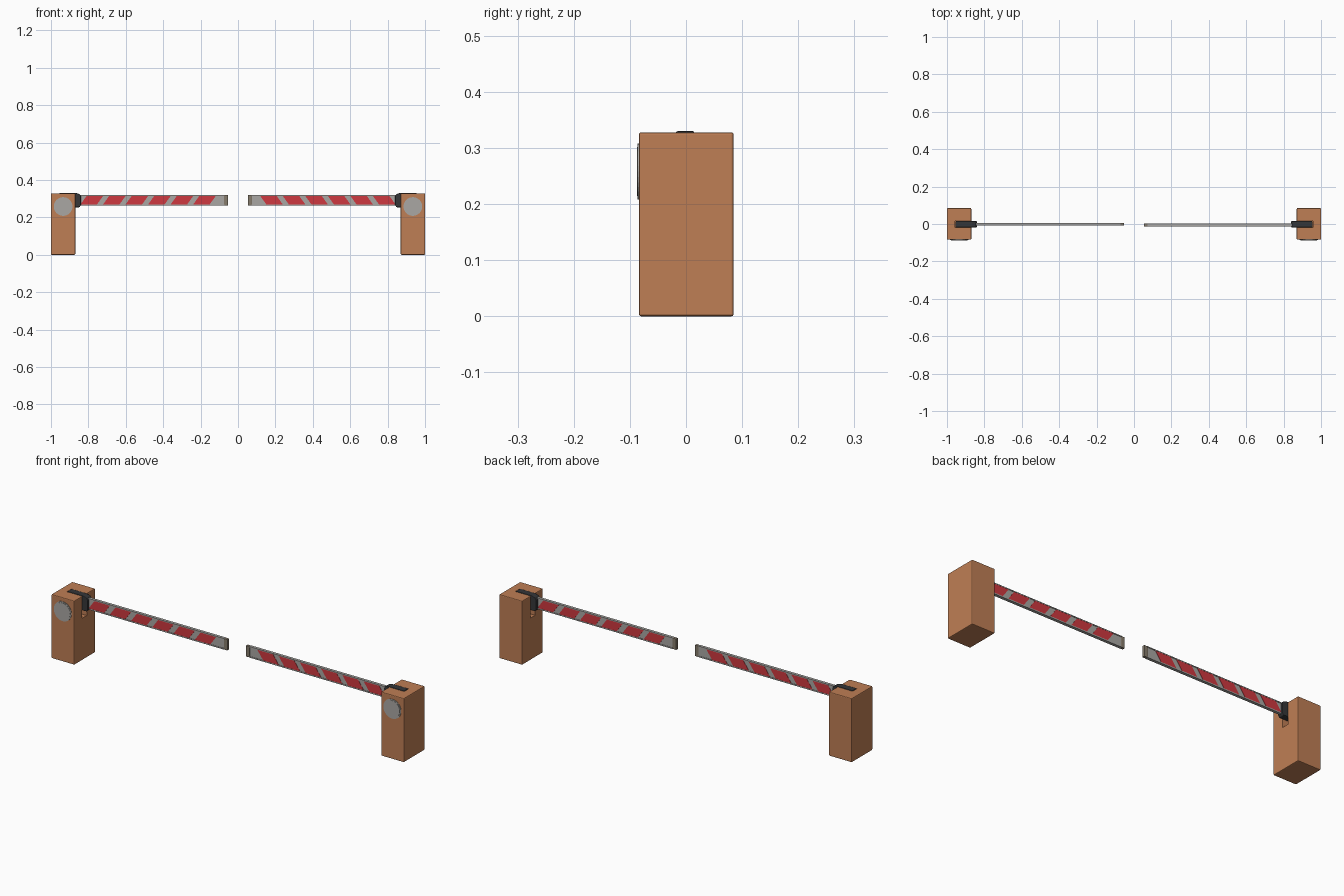
import bpy, bmesh, math

if "Cube" in bpy.data.objects:
    bpy.data.objects.remove(bpy.data.objects["Cube"])


def material(name, rgb):
    m = bpy.data.materials.new(name)
    m.diffuse_color = (*rgb, 1)
    m.use_nodes = True
    m.node_tree.nodes["Principled BSDF"].inputs["Base Color"].default_value = m.diffuse_color
    return m


ORANGE = material("orange_paint", (0.52, 0.21, 0.09))
DARK = material("dark_plastic", (0.035, 0.037, 0.04))
RED = material("red_reflector", (0.62, 0.04, 0.05))
SILVER = material("silver", (0.40, 0.39, 0.37))
TAN = material("end_rubber", (0.24, 0.20, 0.15))


def prism(name, profile, y0, y1, side, mat, bevel=0):
    """Extrude an x-z profile from y0 to y1; side=+1 mirrors it to the right."""
    bm = bmesh.new()
    face = bm.faces.new([bm.verts.new((-side * x, y0, z)) for x, z in profile])
    ext = bmesh.ops.extrude_face_region(bm, geom=[face])["geom"]
    moved = [v for v in ext if isinstance(v, bmesh.types.BMVert)]
    bmesh.ops.translate(bm, vec=(0, y1 - y0, 0), verts=moved)
    bmesh.ops.recalc_face_normals(bm, faces=bm.faces)
    me = bpy.data.meshes.new(name)
    bm.to_mesh(me)
    bm.free()
    ob = bpy.data.objects.new(name, me)
    bpy.context.collection.objects.link(ob)
    if mat:
        me.materials.append(mat)
    if bevel:
        b = ob.modifiers.new("bevel", "BEVEL")
        b.width, b.segments = bevel, 2
    return ob


def rect(x0, x1, z0, z1):
    return [(x0, z0), (x1, z0), (x1, z1), (x0, z1)]


def circle(cx, cz, r, n=32):
    return [(cx + r * math.cos(2 * math.pi * i / n),
             cz + r * math.sin(2 * math.pi * i / n)) for i in range(n)]


for label, side, dy in (("left", -1, 0.0), ("right", 1, -0.004)):
    # profiles are written for the left half (negative x)
    def part(name, profile, y0, y1, mat, bevel=0):
        return prism(f"{label}_{name}", profile, y0, y1, -1 * side * -1, mat, bevel) \
            if side == 1 else prism(f"{label}_{name}", profile, y0, y1, -1, mat, bevel)

    # cabinet with a slot for the swinging hub
    cabinet = part("cabinet", rect(-1, -0.87, 0, 0.328), -0.084, 0.085, ORANGE, 0.004)
    slot = part("slot_cutter", rect(-0.957, -0.85, 0.215, 0.35), -0.020, 0.017, None)
    slot.hide_render = True
    slot.hide_set(True)
    cut = cabinet.modifiers.new("slot", "BOOLEAN")
    cut.object, cut.operation, cut.solver = slot, "DIFFERENCE", "EXACT"

    # round sign plate on the front
    part("sign_rim", circle(-0.935, 0.258, 0.050), -0.0862, -0.083, SILVER)
    part("sign_plate", circle(-0.935, 0.258, 0.044), -0.0875, -0.083, SILVER)

    # pivot hub gripping the boom
    hub = [(-0.955, 0.262), (-0.947, 0.254), (-0.848, 0.254), (-0.840, 0.264),
           (-0.840, 0.314), (-0.848, 0.325), (-0.866, 0.330), (-0.955, 0.330)]
    part("hub", hub, -0.018, 0.015, DARK, 0.003)

    # boom beam with thin edge rails and an end cap
    part("boom", rect(-0.85, -0.072, 0.267, 0.317), -0.007 + dy, 0.004 + dy, SILVER)
    for rail, z0, z1 in (("bottom", 0.263, 0.269), ("top", 0.315, 0.320)):
        part(f"{rail}_rail", rect(-0.85, -0.072, z0, z1), -0.009 + dy, 0.006 + dy, SILVER)
    part("end_cap", rect(-0.075, -0.054, 0.263, 0.320), -0.009 + dy, 0.006 + dy, TAN, 0.002)

    # slanted red reflectors on both faces
    for i in range(6):
        x = -0.842 + 0.1205 * i
        stripe = [(x, 0.269), (x + 0.088, 0.269), (x + 0.121, 0.315), (x + 0.033, 0.315)]
        part(f"stripe_{i + 1}", stripe, -0.0082 + dy, 0.0052 + dy, RED)
